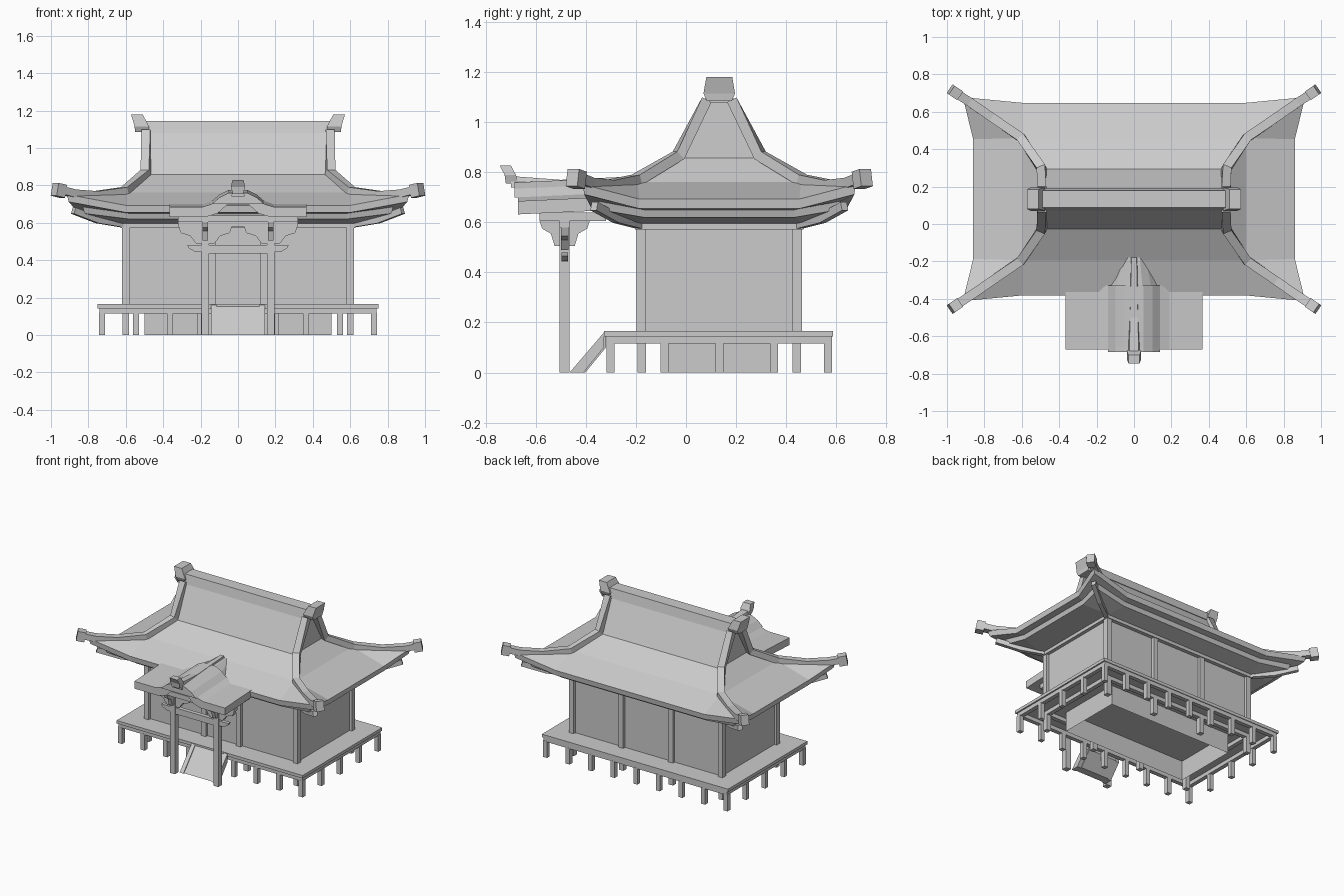
import bpy, bmesh
from mathutils import Vector

cube = bpy.data.objects.get("Cube")
if cube:
    bpy.data.objects.remove(cube, do_unlink=True)

GREY = (0.6, 0.6, 0.6, 1)
mat = bpy.data.materials.new("plain_grey")
mat.use_nodes = True
mat.diffuse_color = GREY
mat.node_tree.nodes["Principled BSDF"].inputs["Base Color"].default_value = GREY

YC = 0.133  # centre line of the hall


def loft(name, rings, caps=True):
    """Skin a list of closed rings that have equal point counts."""
    bm = bmesh.new()
    rows = [[bm.verts.new(p) for p in r] for r in rings]
    n = len(rows[0])
    for a, b in zip(rows, rows[1:]):
        for i in range(n):
            j = (i + 1) % n
            bm.faces.new((a[i], a[j], b[j], b[i]))
    if caps:
        bm.faces.new(rows[0])
        bm.faces.new(rows[-1])
    bmesh.ops.remove_doubles(bm, verts=bm.verts, dist=0.0005)
    bmesh.ops.recalc_face_normals(bm, faces=bm.faces)
    me = bpy.data.meshes.new(name)
    bm.to_mesh(me)
    bm.free()
    me.materials.append(mat)
    ob = bpy.data.objects.new(name, me)
    bpy.context.collection.objects.link(ob)
    return ob


def prism(name, profile, axis, lo, hi):
    """Extrude an (x,z) profile along y, or a (y,z) profile along x."""
    put = (lambda u, v, w: (w, u, v)) if axis == 'x' else (lambda u, v, w: (u, w, v))
    return loft(name, [[put(u, v, w) for u, v in profile] for w in (lo, hi)])


def box(name, x0, x1, y0, y1, z0, z1):
    return prism(name, [(x0, z0), (x1, z0), (x1, z1), (x0, z1)], 'y', y0, y1)


def post(name, x, y, w, z0, z1):
    return box(name, x - w / 2, x + w / 2, y - w / 2, y + w / 2, z0, z1)


def frame(name, hx, hy, w, z0, z1):
    """Four beams round a rectangle."""
    for s in (-1, 1):
        y, x = YC + s * (hy - w / 2), s * (hx - w / 2)
        box(name + "_long", -hx, hx, y - w / 2, y + w / 2, z0, z1)
        box(name + "_short", x - w / 2, x + w / 2, YC - hy, YC + hy, z0, z1)


def sweep(name, path, w, h):
    """Rectangular bar along a path."""
    pts = [Vector(p) for p in path]
    rings = []
    for i, p in enumerate(pts):
        t = Vector()
        if i:
            t += (p - pts[i - 1]).normalized()
        if i < len(pts) - 1:
            t += (pts[i + 1] - p).normalized()
        t.normalize()
        side = t.cross(Vector((0, 0, 1))).normalized()
        up = side.cross(t)
        rings.append([p + side * a * w / 2 + up * b * h / 2
                      for a, b in ((-1, -1), (1, -1), (1, 1), (-1, 1))])
    return loft(name, rings)


def corners(path):
    """Mirror a path to all four corners of the hall."""
    for sx in (-1, 1):
        for sy in (-1, 1):
            yield [(sx * x, YC + sy * y, z) for x, y, z in path]


# Platform, its edge beams, posts and base walls
box("platform", -0.75, 0.75, YC - 0.46, YC + 0.455, 0.143, 0.165)
frame("platform_beam", 0.74, 0.45, 0.03, 0.115, 0.143)
frame("floor_beam", 0.615, 0.325, 0.03, 0.115, 0.143)
for i in range(-4, 5):
    for s in (-1, 1):
        post("platform_post", i * 0.182, YC + s * 0.435, 0.032, 0, 0.12)
for i in (-1, 0, 1):
    for s in (-1, 1):
        post("platform_post", s * 0.728, YC + i * 0.218, 0.032, 0, 0.12)
for s in (-1, 1):
    for x in (-0.6, -0.2, 0.2, 0.6):
        post("floor_post", x, YC + s * 0.31, 0.035, 0, 0.12)
base = [(-0.5, YC - 0.235), (0.5, YC - 0.235), (0.5, YC + 0.235), (-0.5, YC + 0.235)]
loft("base_walls", [[(x, y, z) for x, y in base] for z in (0, 0.145)], caps=False)

# Hall walls, columns and top beams
box("hall_walls", -0.6, 0.6, YC - 0.31, YC + 0.31, 0.165, 0.6)
for s, xs in ((-1, (-0.6, -0.14, 0.14, 0.6)), (1, (-0.6, -0.2, 0.2, 0.6))):
    for x in xs:
        post("hall_column", x, YC + s * 0.312, 0.038, 0.165, 0.58)
frame("top_beam", 0.625, 0.337, 0.04, 0.572, 0.605)


def ring(a, b, z, p, q, c):
    """Roof outline: sides at x=a and y=b, corner point c, straight up to p and q."""
    quad = [(a, q, z), c, (p, b, z)]
    out = []
    for sx, sy in ((1, 1), (-1, 1), (-1, -1), (1, -1)):
        pts = quad if sx * sy > 0 else quad[::-1]
        out += [(sx * x, YC + sy * y, h) for x, y, h in pts]
    return out


def plain(a, b, z):
    return ring(a, b, z, a, b, (a, b, z))


# Main roof with upswept eaves, fascia and stepped underside
loft("main_roof", [
    plain(0.47, 0.05, 1.09),
    plain(0.475, 0.16, 0.857),
    plain(0.6, 0.327, 0.762),
    ring(0.86, 0.515, 0.693, 0.6, 0.32, (0.915, 0.545, 0.752)),
    ring(0.855, 0.51, 0.655, 0.6, 0.32, (0.905, 0.54, 0.712)),
    ring(0.81, 0.465, 0.65, 0.58, 0.3, (0.83, 0.485, 0.685)),
    ring(0.8, 0.455, 0.62, 0.58, 0.3, (0.82, 0.475, 0.65)),
    plain(0.62, 0.335, 0.595)])
for path in corners([(0.6, 0.31, 0.59), (0.75, 0.41, 0.615), (0.88, 0.5, 0.665)]):
    sweep("hip_rafter", path, 0.03, 0.035)

# Hip ridges and their end blocks
for path in corners([(0.493, 0.05, 1.09), (0.493, 0.163, 0.868), (0.605, 0.33, 0.77),
                     (0.76, 0.437, 0.748), (0.88, 0.52, 0.757), (0.96, 0.572, 0.778)]):
    sweep("hip_ridge", path, 0.048, 0.042)
for path in corners([(0.935, 0.556, 0.768), (0.98, 0.587, 0.779)]):
    sweep("hip_ridge_end", path, 0.056, 0.07)

# Top ridge and its flared end blocks
prism("top_ridge", [(YC - 0.06, 1.08), (YC + 0.06, 1.08), (YC + 0.045, 1.145),
                    (YC - 0.045, 1.145)], 'x', -0.49, 0.49)
for s in (-1, 1):
    rows = ((0.48, 0.55, 1.085, 0.05), (0.475, 0.553, 1.115, 0.063), (0.51, 0.572, 1.18, 0.052))
    loft("ridge_end", [[(s * x0, YC - w, z), (s * x1, YC - w, z),
                        (s * x1, YC + w, z), (s * x0, YC + w, z)] for x0, x1, z, w in rows])

# Porch roof: side wings and a curved gable running back into the main roof
half = [(0.05, 0.76), (0.1, 0.735), (0.14, 0.7), (0.19, 0.685), (0.365, 0.685)]
under = [(0.365, 0.632), (0.17, 0.632), (0.11, 0.65), (0.06, 0.695)]
right = half + under
porch = right + [(-x, z) for x, z in reversed(right)]
loft("porch_roof", [[(x, y, z + dz) for x, z in porch]
                    for y, dz in ((-0.672, 0), (-0.33, 0.016))])
gable = [(0.14, 0.7), (0.1, 0.735), (0.05, 0.76)]
gable += [(-x, z) for x, z in reversed(gable)]
loft("porch_gable", [[(x * k, y, z + dz) for x, z in gable]
                     for y, k, dz in ((-0.685, 1, 0), (-0.38, 1, 0.008), (-0.18, 0.62, 0.01))])
loft("porch_ridge", [[(-w, y, 0.74), (w, y, 0.74), (w * 0.7, y, z), (-w * 0.7, y, z)]
                     for y, w, z in ((-0.7, 0.036, 0.785), (-0.5, 0.03, 0.77), (-0.18, 0.02, 0.785))])
loft("porch_ridge_end", [[(-w, y0, z), (w, y0, z), (w, y1, z), (-w, y1, z)]
                         for y0, y1, z, w in ((-0.72, -0.67, 0.755, 0.028),
                                              (-0.725, -0.68, 0.79, 0.038),
                                              (-0.745, -0.7, 0.828, 0.03))])
box("porch_ceiling", -0.32, 0.32, -0.585, -0.32, 0.605, 0.64)

# Porch posts, corbels and cross beams
for s in (-1, 1):
    x = s * 0.175
    post("porch_post", x, -0.485, 0.04, 0, 0.6)
    prism("porch_corbel", [(-0.585, 0.605), (-0.385, 0.605), (-0.395, 0.575), (-0.43, 0.555),
                           (-0.445, 0.505), (-0.525, 0.505), (-0.54, 0.555), (-0.575, 0.575)],
          'x', x - 0.014, x + 0.014)
    prism("porch_bracket", [(x - 0.145, 0.585), (x + 0.145, 0.585), (x + 0.13, 0.545),
                            (x + 0.08, 0.53), (x + 0.05, 0.49), (x - 0.05, 0.49),
                            (x - 0.08, 0.53), (x - 0.13, 0.545)], 'y', -0.5, -0.47)
    prism("beam_nose", [(s * 0.17, 0.442), (s * 0.23, 0.445), (s * 0.265, 0.465),
                        (s * 0.27, 0.48), (s * 0.17, 0.48)], 'y', -0.498, -0.472)
box("porch_upper_beam", -0.32, 0.32, -0.505, -0.465, 0.58, 0.607)
box("porch_lower_beam", -0.18, 0.18, -0.5, -0.47, 0.437, 0.482)

# Entrance ramp with side rails
slope = [(-0.465, 0), (-0.41, 0), (-0.328, 0.1), (-0.328, 0.16)]
prism("entrance_ramp", [(y + 0.008, z) for y, z in slope], 'x', -0.115, 0.115)
for s in (-1, 1):
    prism("ramp_rail", slope, 'x', s * 0.13 - 0.015, s * 0.13 + 0.015)
